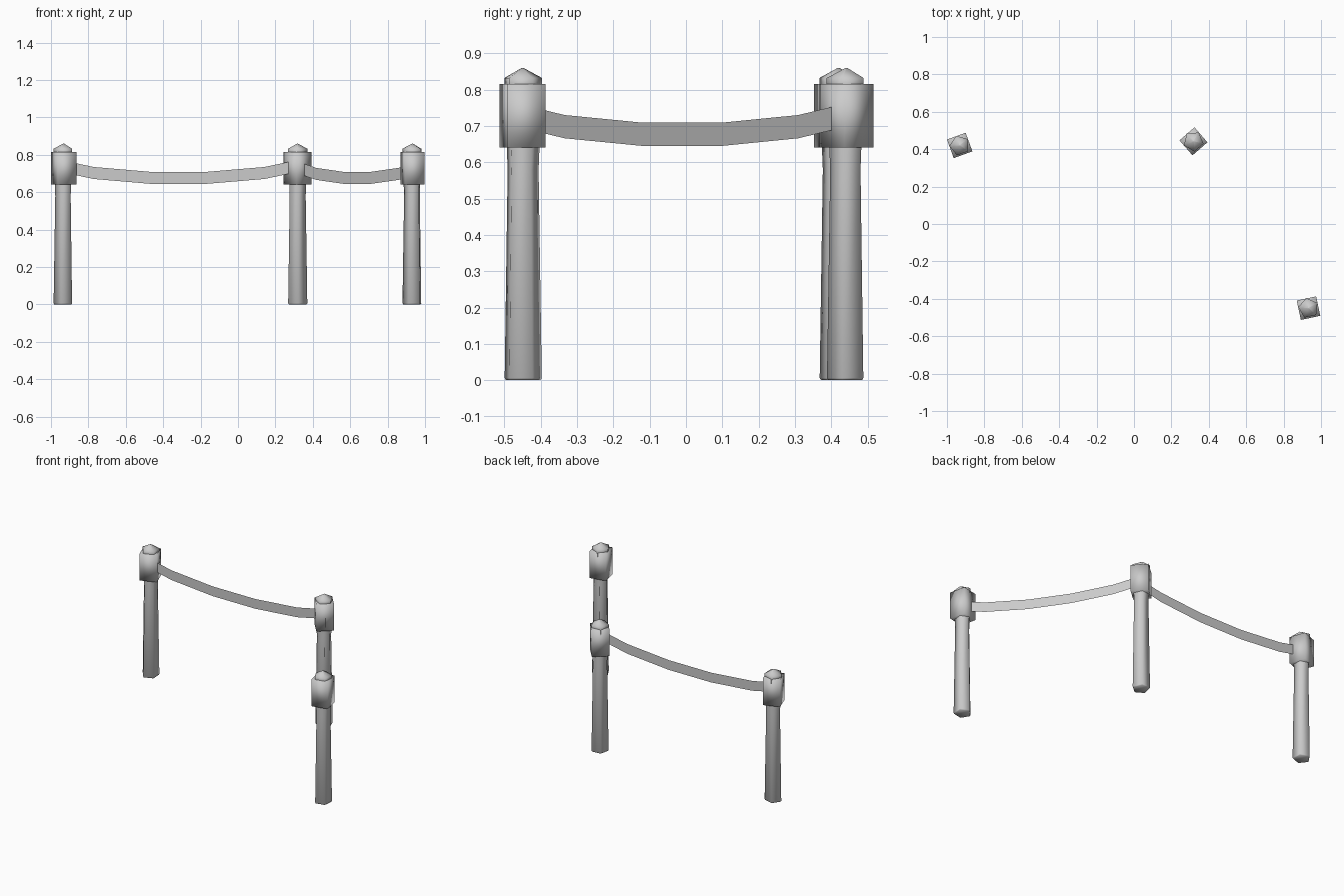
import bpy, bmesh, math
from mathutils import Vector

cube = bpy.data.objects.get("Cube")
if cube:
    bpy.data.objects.remove(cube, do_unlink=True)

mat = bpy.data.materials.new("pale grey")
mat.use_nodes = True
grey = (0.6, 0.6, 0.6, 1)
mat.diffuse_color = grey
mat.node_tree.nodes["Principled BSDF"].inputs["Base Color"].default_value = grey


def finish(name, bm, smooth):
    mesh = bpy.data.meshes.new(name)
    if smooth:
        bmesh.ops.recalc_face_normals(bm, faces=bm.faces)
    for f in bm.faces:
        f.smooth = smooth
    bm.to_mesh(mesh)
    bm.free()
    mesh.materials.append(mat)
    ob = bpy.data.objects.new(name, mesh)
    bpy.context.collection.objects.link(ob)
    return ob


def lathe(name, profile, sides, turn, location):
    """Few-sided column from (radius, height) rings, closed at both ends."""
    bm = bmesh.new()
    rings = []
    for r, z in profile:
        ring = []
        for i in range(sides):
            a = turn + math.tau * i / sides
            ring.append(bm.verts.new((r * math.cos(a), r * math.sin(a), z)))
        rings.append(ring)
    for low, high in zip(rings, rings[1:]):
        for i in range(sides):
            j = (i + 1) % sides
            bm.faces.new((low[i], low[j], high[j], high[i]))
    bm.faces.new(rings[0][::-1])
    bm.faces.new(rings[-1])
    ob = finish(name, bm, True)
    ob.location = location
    return ob


# Five-sided post with a waist and a low pointed tip; square collar near the top
POST = [(0.05, 0), (0.054, 0.006), (0.045, 0.58), (0.055, 0.815), (0.055, 0.832), (0.002, 0.86)]
COLLAR = [(0.075, 0.64), (0.075, 0.815)]

posts = {
    "left_front": (0.933, -0.45, 12),
    "middle_back": (0.318, 0.442, 41),
    "right_back": (-0.932, 0.42, 20),
}
for name, (x, y, deg) in posts.items():
    turn = math.radians(deg)
    lathe(name + "_post", POST, 5, turn + math.pi / 2, (x, y, 0))
    lathe(name + "_collar", COLLAR, 4, turn + math.pi / 4, (x, y, 0))


# Flat sagging ribbon rail between two points
SAG = [(0, 0.72), (0.11, 0.698), (0.365, 0.677), (0.63, 0.677), (0.89, 0.698), (1, 0.72)]


def rail(name, start, end, lift):
    a, b = Vector(start), Vector(end)
    bm = bmesh.new()
    pairs = []
    for t, z in SAG:
        p = a.lerp(b, t)
        z += lift * abs(2 * t - 1) ** 3
        pairs.append([bm.verts.new((p.x, p.y, z + s * 0.032)) for s in (-1, 1)])
    for p, q in zip(pairs, pairs[1:]):
        bm.faces.new((p[0], q[0], q[1], p[1]))
    finish(name, bm, False)


rail("long_rail", (-0.9, 0.412), (0.27, 0.412), 0.01)
rail("short_rail", (0.355, 0.4), (0.922, -0.425), 0)
